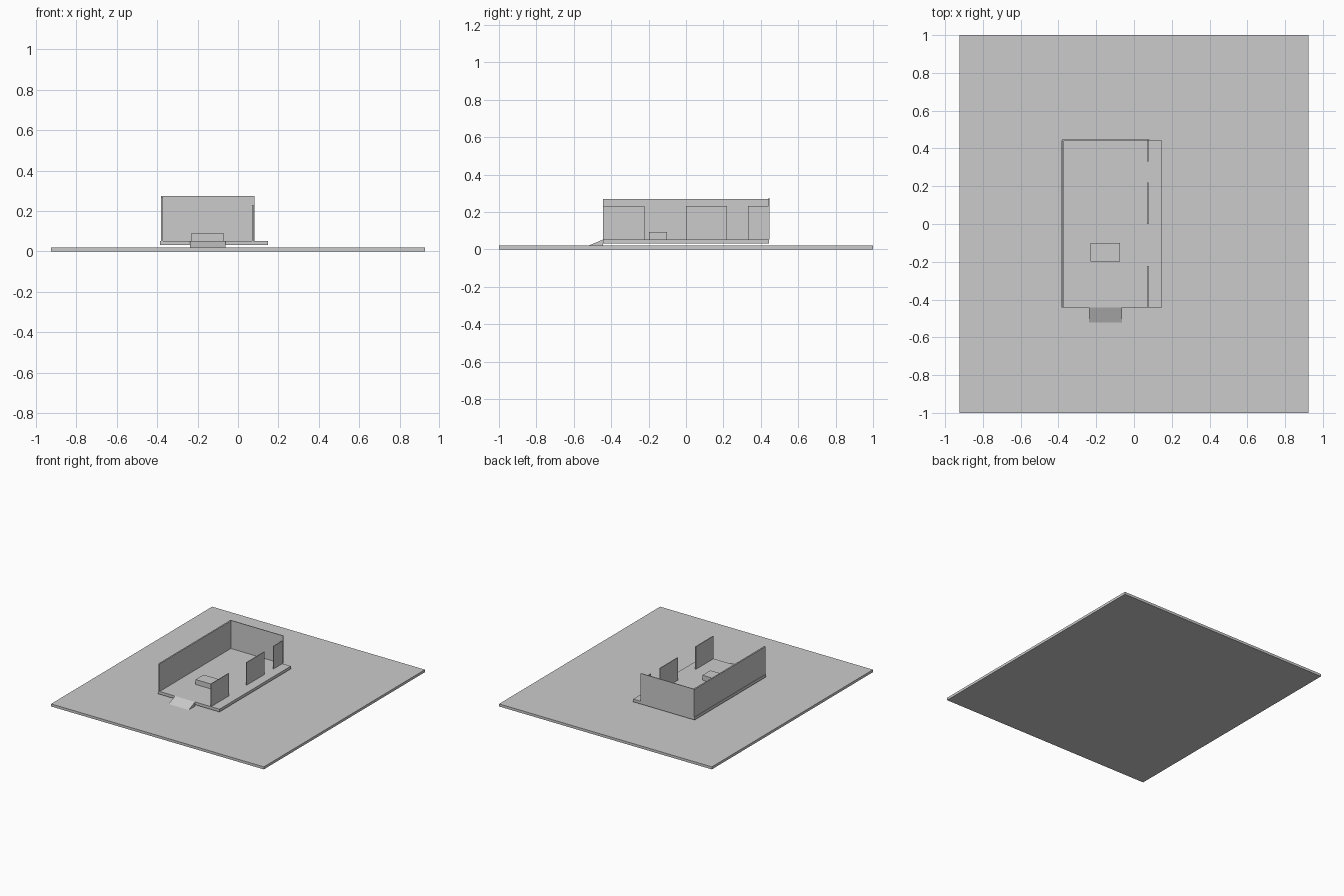
import bpy, bmesh

if "Cube" in bpy.data.objects:
    bpy.data.objects.remove(bpy.data.objects["Cube"])


def prism(name, profile, x0, x1):
    """Extrude a (y, z) profile along x."""
    bm = bmesh.new()
    face = bm.faces.new([bm.verts.new((x0, y, z)) for y, z in profile])
    out = bmesh.ops.extrude_face_region(bm, geom=[face])
    verts = [g for g in out["geom"] if isinstance(g, bmesh.types.BMVert)]
    bmesh.ops.translate(bm, verts=verts, vec=(x1 - x0, 0, 0))
    bmesh.ops.recalc_face_normals(bm, faces=bm.faces[:])
    mesh = bpy.data.meshes.new(name)
    bm.to_mesh(mesh)
    bm.free()
    obj = bpy.data.objects.new(name, mesh)
    bpy.context.collection.objects.link(obj)
    return obj


def box(name, x0, x1, y0, y1, z0, z1):
    return prism(name, [(y0, z0), (y1, z0), (y1, z1), (y0, z1)], x0, x1)


FLOOR = 0.053

# Site plate and the raised floor slab, with a gap between them
box("site_plate", -0.925, 0.925, -1, 1, 0, 0.02)
box("floor_slab", -0.385, 0.149, -0.443, 0.443, 0.031, FLOOR)

# Solid left and back walls
box("left_wall", -0.382, -0.371, -0.443, 0.443, FLOOR, 0.27)
box("back_wall", -0.382, 0.081, 0.441, 0.447, FLOOR, 0.274)

# Right side panels with openings between them
for i, (y0, y1) in enumerate([(-0.443, -0.223), (0.0, 0.22), (0.332, 0.441)]):
    box(f"right_panel_{i + 1}", 0.07, 0.076, y0, y1, FLOOR, 0.231)

# Low counter block
box("counter", -0.229, -0.073, -0.199, -0.101, FLOOR, 0.092)

# Entry ramp wedge
prism("entry_ramp", [(-0.522, 0.02), (-0.443, 0.02), (-0.443, FLOOR)], -0.238, -0.063)
